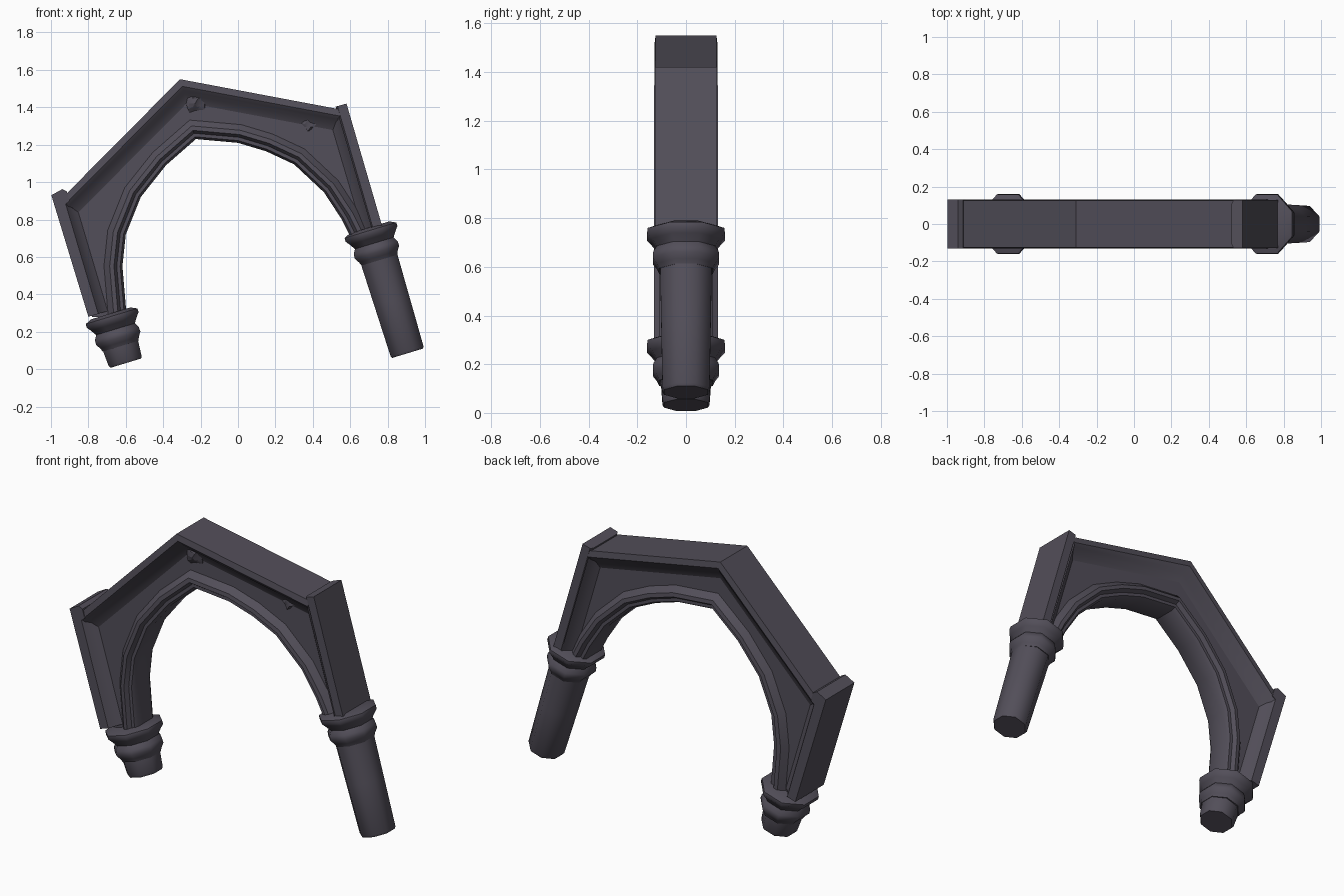
import bpy, bmesh, math, random
from mathutils import Vector

if "Cube" in bpy.data.objects:
    bpy.data.objects.remove(bpy.data.objects["Cube"])

random.seed(4)
stone = bpy.data.materials.new("dark violet grey stone")
stone.diffuse_color = (0.085, 0.077, 0.10, 1)
stone.use_nodes = True
stone.node_tree.nodes["Principled BSDF"].inputs["Base Color"].default_value = stone.diffuse_color


def finish(name, bm, angle=35):
    bmesh.ops.recalc_face_normals(bm, faces=bm.faces)
    me = bpy.data.meshes.new(name)
    bm.to_mesh(me)
    bm.free()
    me.materials.append(stone)
    ob = bpy.data.objects.new(name, me)
    bpy.context.collection.objects.link(ob)
    bpy.ops.object.select_all(action='DESELECT')
    ob.select_set(True)
    bpy.context.view_layer.objects.active = ob
    bpy.ops.object.shade_smooth_by_angle(angle=math.radians(angle))
    return ob


def skin(bm, rings):
    # join successive closed rings and cap both ends
    vs = [[bm.verts.new(p) for p in r] for r in rings]
    n = len(vs[0])
    for a, b in zip(vs, vs[1:]):
        for i in range(n):
            j = (i + 1) % n
            bm.faces.new((a[i], a[j], b[j], b[i]))
    bm.faces.new(vs[0])
    bm.faces.new(vs[-1])


def sweep(name, path, half, side):
    # half = (offset into the stone, half depth), mirrored front to back
    prof = [(n, -y) for n, y in half] + [(n, y) for n, y in reversed(half)]
    pts = [Vector(p) for p in path]
    rings = []
    for i, p in enumerate(pts):
        ds = []
        if i > 0:
            ds.append((p - pts[i - 1]).normalized())
        if i < len(pts) - 1:
            ds.append((pts[i + 1] - p).normalized())
        ns = [Vector((-d.y, d.x)) * side for d in ds]
        m = sum(ns, Vector((0, 0))).normalized()
        m /= m.dot(ns[0])
        rings.append([(p.x + m.x * n, y, p.y + m.y * n) for n, y in prof])
    bm = bmesh.new()
    skin(bm, rings)
    return finish(name, bm)


def slab(name, poly, y):
    bm = bmesh.new()
    skin(bm, [[(x, s, z) for x, z in poly] for s in (-y, y)])
    return finish(name, bm)


U, V = Vector((-0.29, 0, 0.957)), Vector((0.957, 0, 0.29))


def turned(name, base, prof, ys=1.1):
    # eight sided turning about the leaning column axis
    k = 1 / math.cos(math.pi / 8)
    rings = []
    for t, r in prof:
        ring = []
        for i in range(8):
            a = (i + 0.5) * math.pi / 4
            p = Vector(base) + U * t + V * (r * k * math.cos(a))
            p.y += r * k * ys * math.sin(a)
            ring.append(p)
        rings.append(ring)
    bm = bmesh.new()
    skin(bm, rings)
    return finish(name, bm, 50)


outer = [(-0.80, 0.28), (-0.985, 0.92), (-0.93, 0.92), (-0.31, 1.55), (0.55, 1.39), (0.775, 0.74)]
inner = [(-0.595, 0.28), (-0.618, 0.55), (-0.60, 0.72), (-0.52, 0.92), (-0.385, 1.09),
         (-0.225, 1.23), (0.0, 1.21), (0.15, 1.165), (0.30, 1.095), (0.46, 0.945),
         (0.555, 0.80), (0.60, 0.71)]

# recessed panel between the arch moulding and the outer frame
inset = [(-0.78, 0.28), (-0.95, 0.90), (-0.31, 1.52), (0.53, 1.37), (0.755, 0.74)]
shrunk = [(x * 1.03, 0.28 + (z - 0.28) * 1.03) for x, z in inner]
slab("spandrel_panel", inset + shrunk[::-1], 0.07)

# outer frame with a cove falling to the panel
cove = [(0, 0.125), (0.035, 0.13), (0.055, 0.115), (0.075, 0.09), (0.12, 0.068)]
sweep("gable_frame", [(-0.95, 0.905), (-0.31, 1.55), (0.55, 1.388)], cove, -1)
side_cove = [(0, 0.132), (0.055, 0.132), (0.065, 0.115), (0.085, 0.088), (0.11, 0.068)]
sweep("left_frame", [(-0.80, 0.28), (-0.998, 0.93)], side_cove[:3], -1)
sweep("right_frame", [(0.58, 1.42), (0.775, 0.75)], [(0, 0.128), (0.05, 0.128), (0.06, 0.11)], -1)
sweep("left_frame_cove", [(-0.80, 0.28), (-0.975, 0.87)], side_cove, -1)
sweep("right_frame_cove", [(0.595, 1.36), (0.775, 0.75)], side_cove[1:], -1)
slab("left_frame_tip", [(-0.998, 0.93), (-0.94, 0.962), (-0.915, 0.95), (-0.90, 0.90), (-0.96, 0.85)], 0.132)

# stepped moulding round the opening
sweep("arch_moulding", inner,
      [(0, 0.065), (0.012, 0.085), (0.03, 0.085), (0.045, 0.108), (0.068, 0.105), (0.10, 0.068)], 1)

# columns and their ringed capitals
capital = [(-0.075, 0.10), (-0.055, 0.108), (-0.03, 0.124), (-0.005, 0.122), (0.02, 0.108),
           (0.05, 0.128), (0.072, 0.145), (0.092, 0.144), (0.108, 0.11)]
for name, base, length in (("left", (-0.60, 0, 0.032), 0.17), ("right", (0.907, 0, 0.085), 0.595)):
    turned(name + "_column", base,
           [(0, 0.086), (0.012, 0.092), (length * 0.5, 0.097), (length, 0.102)], 1.05)
    turned(name + "_capital", base, [(length + t, r) for t, r in capital])

# crumpled carved knots on the front panel
for name, x, z, r in (("large_knot", -0.23, 1.42, 0.055), ("small_knot", 0.38, 1.31, 0.04)):
    bm = bmesh.new()
    bmesh.ops.create_icosphere(bm, subdivisions=2, radius=r)
    for v in bm.verts:
        v.co *= random.uniform(0.55, 1.15)
        v.co = Vector((x + v.co.x, -0.07 + v.co.y * 0.45, z + v.co.z))
    finish(name, bm, 20)
